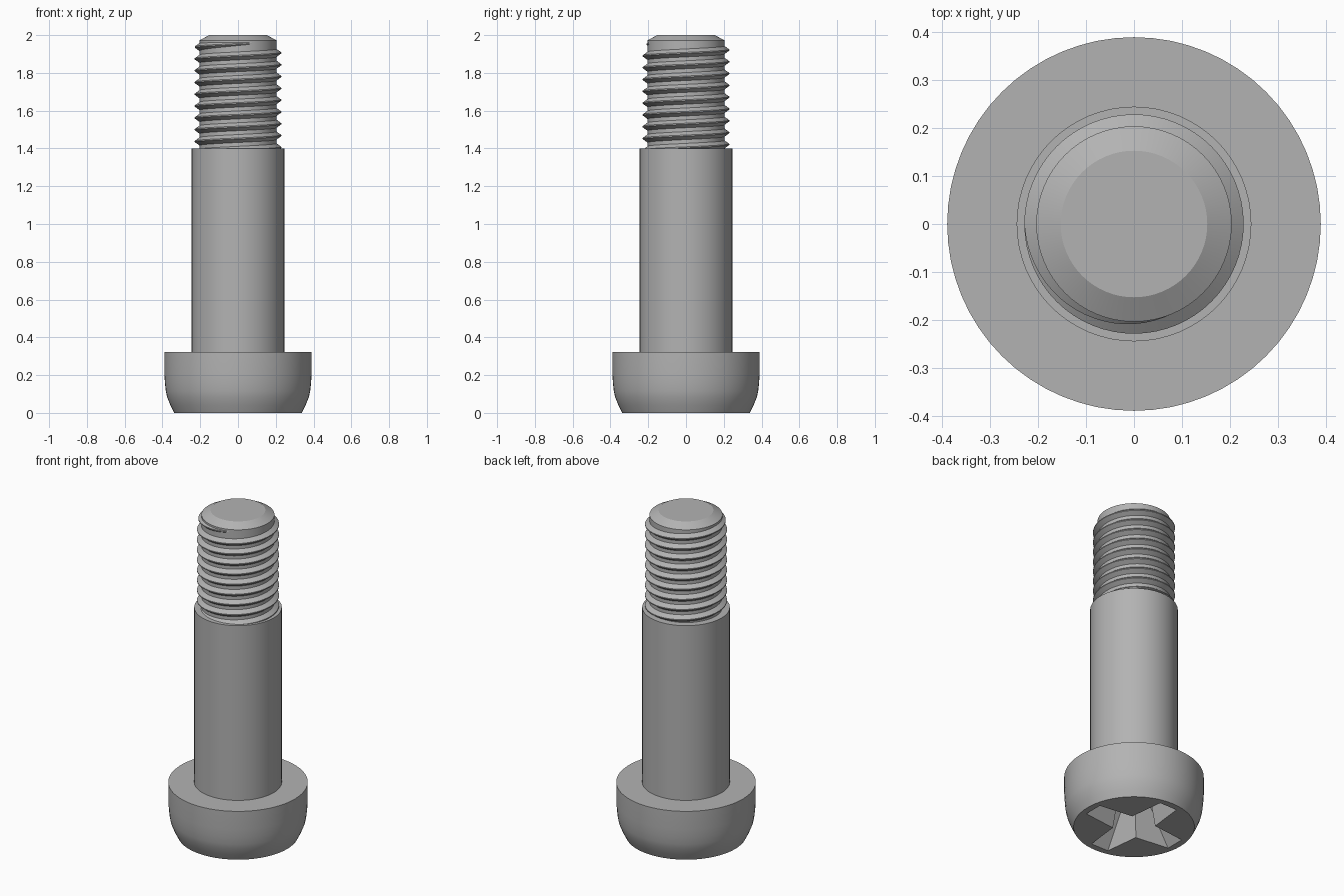
import bpy, bmesh, math
from math import cos, sin, pi, radians

if "Cube" in bpy.data.objects:
    bpy.data.objects.remove(bpy.data.objects["Cube"], do_unlink=True)

steel = bpy.data.materials.new("grey steel")
steel.use_nodes = True
GREY = (0.45, 0.45, 0.45, 1)
steel.diffuse_color = GREY
steel.node_tree.nodes["Principled BSDF"].inputs["Base Color"].default_value = GREY


def finish(name, bm, angle=30):
    bmesh.ops.recalc_face_normals(bm, faces=bm.faces)
    mesh = bpy.data.meshes.new(name)
    bm.to_mesh(mesh)
    bm.free()
    mesh.materials.append(steel)
    obj = bpy.data.objects.new(name, mesh)
    bpy.context.collection.objects.link(obj)
    if angle:
        smooth(obj, angle)
    return obj


def smooth(obj, angle):
    bpy.ops.object.select_all(action='DESELECT')
    obj.select_set(True)
    bpy.context.view_layer.objects.active = obj
    bpy.ops.object.shade_smooth_by_angle(angle=radians(angle))


def loft(bm, rings, closed=True):
    """Skin a list of equal point loops and cap both ends."""
    loops = [[bm.verts.new(p) for p in ring] for ring in rings]
    for a, b in zip(loops, loops[1:]):
        n = len(a)
        for i in range(n):
            j = (i + 1) % n
            bm.faces.new((a[i], a[j], b[j], b[i]))
    bm.faces.new(loops[0][::-1])
    bm.faces.new(loops[-1])


def revolve(name, profile, segments=64, angle=30):
    bm = bmesh.new()
    loft(bm, [[(r * cos(2 * pi * i / segments), r * sin(2 * pi * i / segments), z)
               for i in range(segments)] for r, z in profile])
    return finish(name, bm, angle)


# Head with rounded outer edge
head = revolve("head", [(0.338, 0), (0.358, 0.04), (0.375, 0.083), (0.382, 0.115),
                        (0.387, 0.16), (0.39, 0.21), (0.39, 0.322)])

# Cross recess: arms narrow and shorten with depth
def cross(tip, half, corner, z):
    pts = []
    for k in range(4):
        c, s = cos(k * pi / 2), sin(k * pi / 2)
        for x, y in ((tip, -half), (tip, half), (corner, corner)):
            pts.append((x * c - y * s, x * s + y * c, z))
    return pts

bm = bmesh.new()
loft(bm, [cross(0.305, 0.06, 0.085, -0.01), cross(0.15, 0.045, 0.06, 0.22)])
cutter = finish("recess_cutter", bm, 0)
cutter.hide_render = True
cut = head.modifiers.new("recess", 'BOOLEAN')
cut.operation = 'DIFFERENCE'
cut.solver = 'EXACT'
cut.object = cutter
bpy.context.view_layer.objects.active = head
bpy.ops.object.modifier_apply(modifier=cut.name)
bpy.data.objects.remove(cutter, do_unlink=True)
smooth(head, 30)

# Plain shoulder and threaded core with chamfered tip
revolve("shoulder", [(0.245, 0.315), (0.245, 1.4)])
revolve("thread_core", [(0.204, 1.39), (0.204, 1.972), (0.153, 2.0)], angle=20)

# Right-handed thread ridge that fades out near the tip
PITCH, STEPS, ROOT, CREST = 0.0625, 64, 0.2, 0.229
end = 2 * pi * 0.86
start = end - 2 * pi * 9.5
count = int((end - start) / (2 * pi) * STEPS)
rings = []
for i in range(count + 1):
    a = start + (end - start) * i / count
    z = 1.937 + PITCH * (a - pi) / (2 * pi)
    fade = min(1, (end - a) / (0.36 * 2 * pi))
    r = ROOT + (CREST - ROOT) * fade
    w = 0.024 * (0.3 + 0.7 * fade)
    section = ((ROOT - 0.01, -w), (ROOT, -w), (r, -0.003), (r, 0.003),
               (ROOT, w), (ROOT - 0.01, w))
    rings.append([(q * cos(a), q * sin(a), z + dz) for q, dz in section])
bm = bmesh.new()
loft(bm, rings)
finish("thread", bm, 25)
